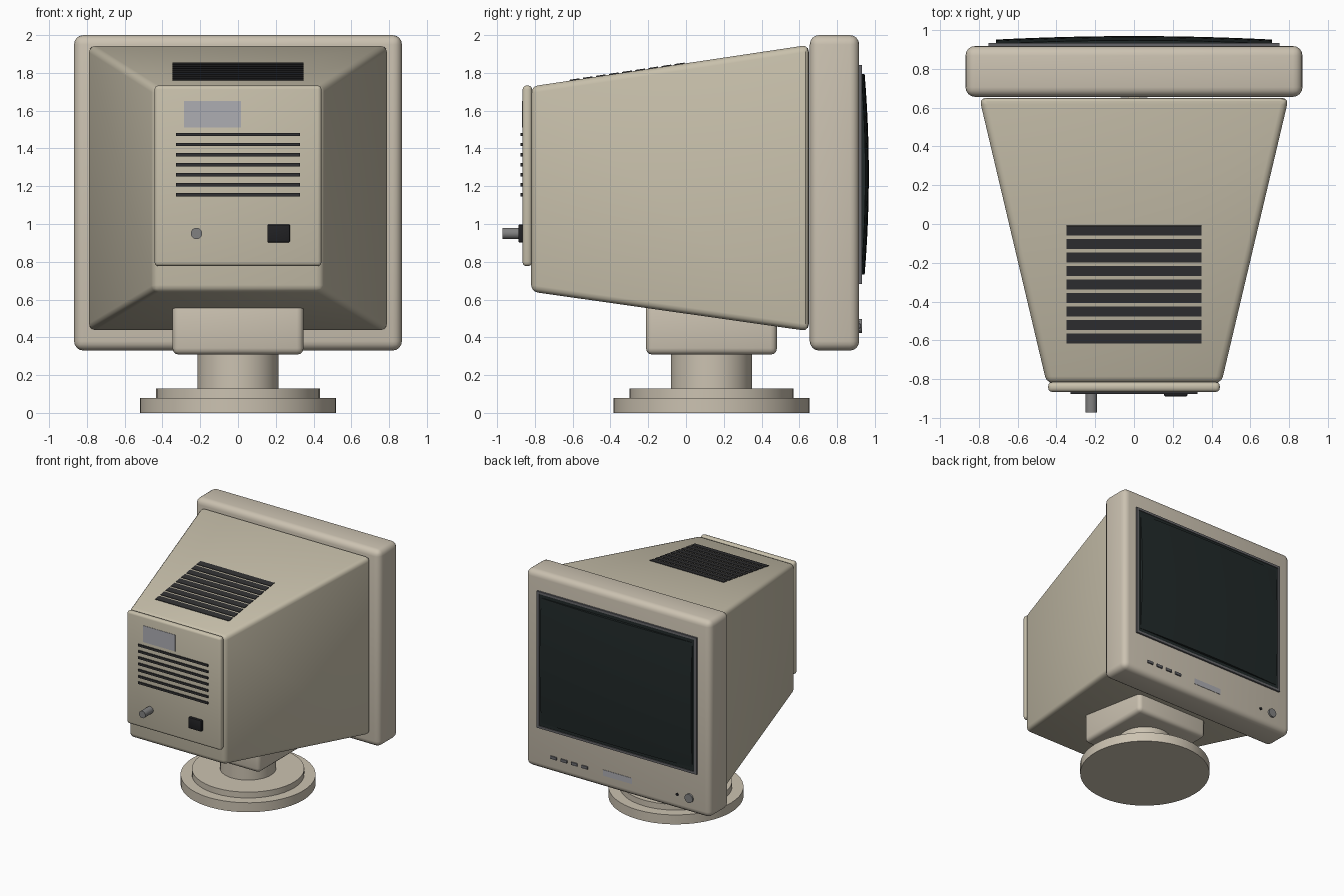
import bpy, bmesh, math
from mathutils import Vector

if "Cube" in bpy.data.objects:
    bpy.data.objects.remove(bpy.data.objects["Cube"])


def material(name, rgb):
    m = bpy.data.materials.new(name)
    m.diffuse_color = (*rgb, 1)
    m.use_nodes = True
    m.node_tree.nodes["Principled BSDF"].inputs["Base Color"].default_value = m.diffuse_color
    return m


BEIGE = material("beige_plastic", (0.60, 0.54, 0.44))
TAN = material("tan_plastic", (0.58, 0.53, 0.41))
BLACK = material("black_plastic", (0.015, 0.015, 0.017))
GLASS = material("screen_glass", (0.015, 0.022, 0.022))
RIM = material("rim_grey", (0.13, 0.13, 0.14))
METAL = material("stub_grey", (0.22, 0.22, 0.22))
LABEL = material("label_grey", (0.42, 0.42, 0.45))
VENT = material("vent_dark", (0.03, 0.03, 0.032))


def finish(name, bm, mat, bevel=0.0, segments=3):
    bmesh.ops.recalc_face_normals(bm, faces=bm.faces)
    if bevel:
        bmesh.ops.bevel(bm, geom=bm.edges[:], offset=bevel, segments=segments,
                        profile=0.5, affect='EDGES', clamp_overlap=True)
    mesh = bpy.data.meshes.new(name)
    bm.to_mesh(mesh)
    bm.free()
    ob = bpy.data.objects.new(name, mesh)
    bpy.context.collection.objects.link(ob)
    mesh.materials.append(mat)
    bpy.ops.object.select_all(action='DESELECT')
    ob.select_set(True)
    bpy.context.view_layer.objects.active = ob
    bpy.ops.object.shade_smooth_by_angle(angle=math.radians(30))
    return ob


def box(name, x, y, z, mat, bevel=0.0, segments=3):
    """Box from (min, max) ranges."""
    bm = bmesh.new()
    bmesh.ops.create_cube(bm, size=1)
    for v in bm.verts:
        v.co = Vector([(r[0] + r[1]) / 2 + c * (r[1] - r[0])
                       for r, c in zip((x, y, z), v.co)])
    return finish(name, bm, mat, bevel, segments)


def cylinder(name, centre, r, depth, mat, axis='Z', sides=48):
    bm = bmesh.new()
    bmesh.ops.create_cone(bm, cap_ends=True, segments=sides, radius1=r,
                          radius2=r, depth=depth)
    ob = finish(name, bm, mat)
    ob.location = centre
    if axis == 'Y':
        ob.rotation_euler.x = math.pi / 2
    return ob


# Tapered tube housing
bm = bmesh.new()
bmesh.ops.create_cube(bm, size=1)
for v in bm.verts:
    back = v.co.y < 0
    w, lo, hi = (0.45, 0.642, 1.728) if back else (0.797, 0.433, 1.948)
    v.co = Vector((w if v.co.x > 0 else -w, -0.82 if back else 0.65,
                   hi if v.co.z > 0 else lo))
finish("tube_housing", bm, TAN, 0.035)

# Front bezel and rear panel
box("front_bezel", (-0.868, 0.868), (0.655, 0.917), (0.33, 2.0), BEIGE, 0.05, 4)
box("rear_panel", (-0.442, 0.442), (-0.865, -0.815), (0.777, 1.733), TAN, 0.02)

# Screen rim, backing and bulged glass
rz = (0.683, 1.843)
box("rim_top", (-0.75, 0.75), (0.90, 0.932), (rz[1] - 0.02, rz[1]), RIM)
box("rim_bottom", (-0.75, 0.75), (0.90, 0.932), (rz[0], rz[0] + 0.02), RIM)
for side, s in (("left", -1), ("right", 1)):
    box("rim_" + side, tuple(sorted((s * 0.75, s * 0.73))), (0.90, 0.932),
        (rz[0] + 0.02, rz[1] - 0.02), RIM)
box("screen_backing", (-0.73, 0.73), (0.90, 0.926), (rz[0] + 0.02, rz[1] - 0.02), GLASS)

bm = bmesh.new()
bmesh.ops.create_grid(bm, x_segments=20, y_segments=16, size=1)
for v in bm.verts:
    u, w = v.co.x, v.co.y
    v.co = Vector((u * 0.71, 0.968 - 0.018 * u * u - 0.022 * w * w, 1.263 + w * 0.53))
rim = bmesh.ops.extrude_edge_only(bm, edges=[e for e in bm.edges if e.is_boundary])
for g in rim["geom"]:
    if isinstance(g, bmesh.types.BMVert):
        g.co.y = 0.92
finish("screen_glass", bm, GLASS)

# Front controls
for i in range(4):
    x = 0.60 - i * 0.097
    box(f"menu_button_{i + 1}", (x - 0.03, x + 0.03), (0.91, 0.927),
        (0.447, 0.473), RIM, 0.005, 2)
box("front_plate", (-0.135, 0.135), (0.91, 0.92), (0.435, 0.485), LABEL)
cylinder("power_button", (-0.675, 0.919, 0.461), 0.037, 0.024, METAL, 'Y', 24)
cylinder("power_light", (-0.56, 0.917, 0.461), 0.012, 0.012, BLACK, 'Y', 16)

# Top vent slats following the sloped roof
slope = (1.948 - 1.728) / 1.47
for i in range(9):
    y = -0.034 - i * 0.0695
    ob = box(f"top_vent_{i + 1}", (-0.347, 0.347), (-0.026, 0.026), (-0.005, 0.005), VENT)
    ob.location = (0, y, 1.728 + (y + 0.82) * slope)
    ob.rotation_euler.x = math.atan(slope)

# Rear vents, label, socket and cable stub
for i in range(7):
    z = 1.474 - i * 0.0532
    box(f"rear_vent_{i + 1}", (-0.327, 0.327), (-0.875, -0.86), (z - 0.009, z + 0.009), VENT)
box("rear_label", (-0.287, 0.017), (-0.868, -0.86), (1.51, 1.65), LABEL)
box("power_socket", (0.155, 0.275), (-0.888, -0.86), (0.903, 0.997), BLACK, 0.006, 2)
cylinder("cable_stub", (-0.22, -0.915, 0.95), 0.03, 0.112, METAL, 'Y', 24)

# Swivel stand
Y = 0.135
box("swivel_block", (-0.347, 0.347), (Y - 0.347, Y + 0.347), (0.308, 0.60), BEIGE, 0.035)
cylinder("stand_neck", (0, Y, 0.225), 0.215, 0.21, BEIGE)
cylinder("stand_upper_disc", (0, Y, 0.10), 0.433, 0.06, BEIGE)
cylinder("stand_base", (0, Y, 0.04), 0.52, 0.08, BEIGE)
